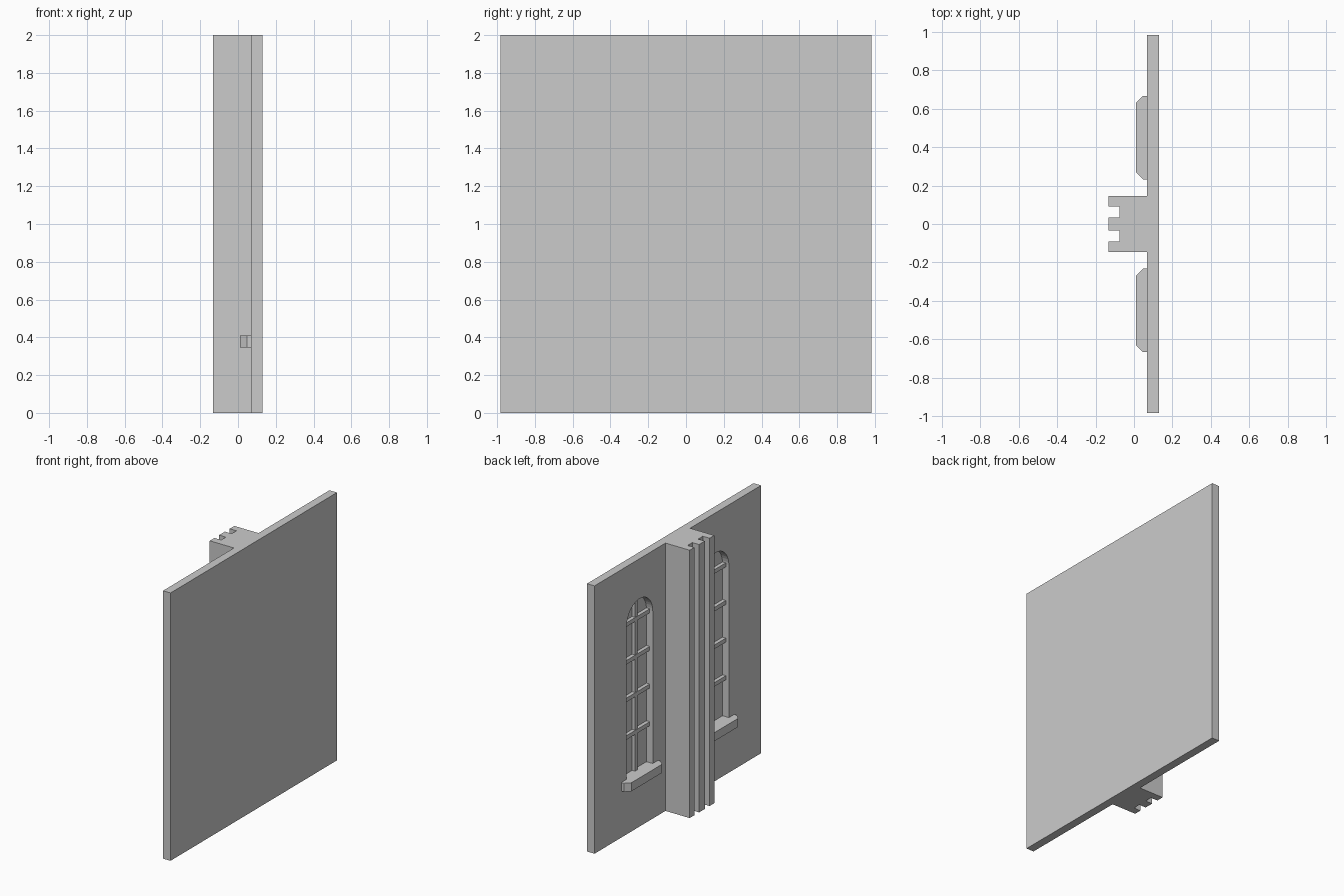
import bpy, bmesh, math
from mathutils import Vector

if "Cube" in bpy.data.objects:
    bpy.data.objects.remove(bpy.data.objects["Cube"])

stone = bpy.data.materials.new("stone grey")
stone.use_nodes = True
COLOUR = (0.6, 0.6, 0.6, 1)
stone.diffuse_color = COLOUR
stone.node_tree.nodes["Principled BSDF"].inputs["Base Color"].default_value = COLOUR

BACK, FACE, FRONT, GROOVE = 0.13, 0.068, -0.132, -0.076   # x planes
HALF, HEIGHT = 0.982, 2.0
WIN_Y, WIN_R, WIN_BOTTOM, WIN_SPRING = 0.449, 0.154, 0.411, 1.548
RECESS = FACE + 0.052
BAR_FRONT, BAR = FACE + 0.028, 0.03


def prism(name, points, offset):
    """Extrude a flat outline along an offset into a closed solid."""
    bm = bmesh.new()
    face = bm.faces.new([bm.verts.new(p) for p in points])
    result = bmesh.ops.extrude_face_region(bm, geom=[face], use_keep_orig=True)
    moved = [v for v in result["geom"] if isinstance(v, bmesh.types.BMVert)]
    bmesh.ops.translate(bm, verts=moved, vec=Vector(offset))
    bmesh.ops.recalc_face_normals(bm, faces=bm.faces)
    mesh = bpy.data.meshes.new(name)
    bm.to_mesh(mesh)
    bm.free()
    mesh.materials.append(stone)
    obj = bpy.data.objects.new(name, mesh)
    bpy.context.collection.objects.link(obj)
    return obj


def plan(name, outline, bottom, top):
    return prism(name, [(x, y, bottom) for x, y in outline], (0, 0, top - bottom))


def box(name, xs, ys, zs):
    return plan(name, [(xs[0], ys[0]), (xs[1], ys[0]), (xs[1], ys[1]), (xs[0], ys[1])], *zs)


# Wall with fluted pilaster, drawn as one mirrored plan outline
half_plan = [(BACK, HALF), (FACE, HALF), (FACE, 0.145), (FRONT, 0.145),
             (FRONT, 0.09), (GROOVE, 0.09), (GROOVE, 0.034), (FRONT, 0.034)]
wall = plan("wall_and_pilaster",
            half_plan + [(x, -y) for x, y in reversed(half_plan)], 0, HEIGHT)

for side, label in ((1, "a"), (-1, "b")):
    cy = side * WIN_Y

    # Arched window recess
    arch = [(cy + WIN_R * math.cos(math.pi * i / 20), WIN_SPRING + WIN_R * math.sin(math.pi * i / 20))
            for i in range(21)]
    arch += [(cy - WIN_R, WIN_BOTTOM), (cy + WIN_R, WIN_BOTTOM)]
    cutter = prism("window_cutter_" + label, [(FACE - 0.03, y, z) for y, z in arch],
                   (RECESS - FACE + 0.03, 0, 0))
    cutter.hide_render = True
    cut = wall.modifiers.new("window", "BOOLEAN")
    cut.operation, cut.solver, cut.object = "DIFFERENCE", "EXACT", cutter
    bpy.context.view_layer.objects.active = wall
    bpy.ops.object.modifier_apply(modifier=cut.name)
    bpy.data.objects.remove(cutter)

    # Glazing bars
    box("window_mullion_" + label, (BAR_FRONT, RECESS), (cy - BAR / 2, cy + BAR / 2),
        (WIN_BOTTOM, WIN_SPRING + WIN_R - 0.001))
    for n in range(4):
        z = 0.702 + 0.281 * n
        box(f"window_crossbar_{label}_{n + 1}", (BAR_FRONT - 0.003, RECESS),
            (cy - WIN_R, cy + WIN_R), (z - BAR / 2, z + BAR / 2))

    # Sill with chamfered front corners
    w, c = 0.2175, 0.037
    plan("window_sill_" + label,
         [(FACE, cy + w), (0.01 + c, cy + w), (0.01, cy + w - c),
          (0.01, cy - w + c), (0.01 + c, cy - w), (FACE, cy - w)], 0.347, WIN_BOTTOM)
